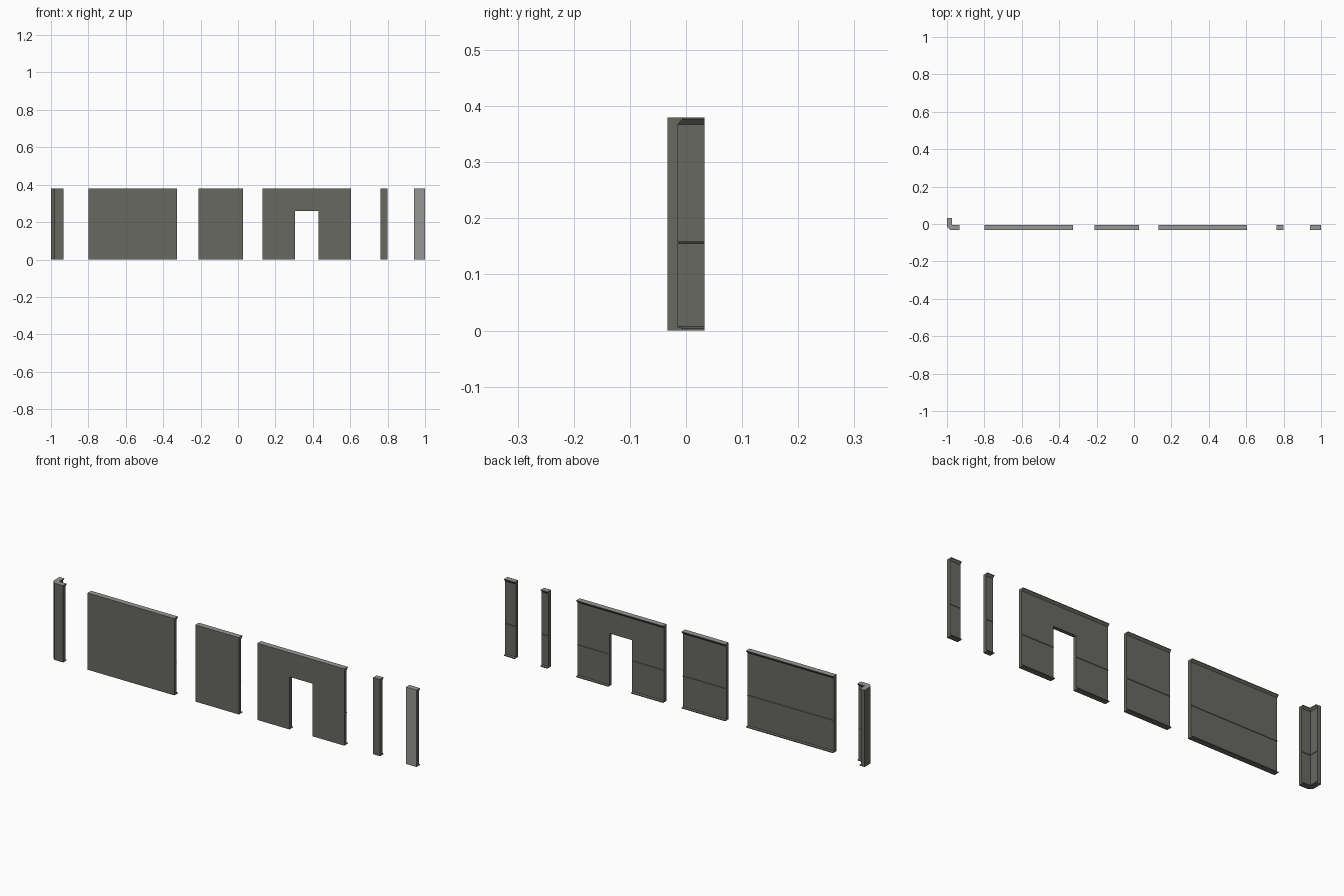
import bpy, bmesh
from mathutils import Vector

if "Cube" in bpy.data.objects:
    bpy.data.objects.remove(bpy.data.objects["Cube"])

FRONT, H = -0.033, 0.38


def material(name, rgb):
    m = bpy.data.materials.new(name)
    m.diffuse_color = (*rgb, 1)
    m.use_nodes = True
    m.node_tree.nodes["Principled BSDF"].inputs["Base Color"].default_value = m.diffuse_color
    return m


WALL = material("dark wall grey", (0.14, 0.14, 0.122))
TRIM = material("light cap grey", (0.31, 0.31, 0.305))

# Wall cross-section as (depth from the front face, height)
PROFILE = [(0, 0), (0, H), (.027, H), (.027, .377), (.018, .367),
           (.018, .159), (.020, .158), (.020, .156), (.018, .155),
           (.018, .007), (.027, .004), (.027, 0)]


def sweep(name, stations, light_front=False):
    """Loft the profile through stations; each maps depth to an (x, y) point."""
    bm = bmesh.new()
    rings = []
    for st in stations:
        rings.append([bm.verts.new((*st(d), z)) for d, z in PROFILE])
    n = len(PROFILE)
    for a, b in zip(rings, rings[1:]):
        for i in range(n):
            j = (i + 1) % n
            bm.faces.new((a[i], a[j], b[j], b[i]))
    bm.faces.new(rings[0])
    bm.faces.new(rings[-1][::-1])
    bmesh.ops.remove_doubles(bm, verts=bm.verts, dist=1e-5)
    bmesh.ops.recalc_face_normals(bm, faces=bm.faces)
    # Light cap on the top face, and on the front of the light panel
    for f in bm.faces:
        top = f.normal.z > .9 and f.calc_center_median().z > H - .001
        front = light_front and f.normal.y < -.9
        f.material_index = 1 if top or front else 0
    me = bpy.data.meshes.new(name)
    bm.to_mesh(me)
    bm.free()
    me.materials.append(WALL)
    me.materials.append(TRIM)
    ob = bpy.data.objects.new(name, me)
    bpy.context.collection.objects.link(ob)
    return ob


def straight(name, x0, x1, light_front=False):
    return sweep(name, [lambda d, x=x: (x, FRONT + d) for x in (x0, x1)],
                 light_front)


# Corner post: two short arms with a chamfered outer edge
def inner(d):
    return (-1 + d, FRONT + d)


sweep("corner_wall", [
    lambda d: (-.934, FRONT + d),
    lambda d: inner(d) if d else (-.982, FRONT),
    lambda d: inner(d) if d else (-1, FRONT + .018),
    lambda d: (-1 + d, .033),
])

# Straight panels
straight("long_wall", -.80, -.325)
straight("half_wall", -.21, .028)
door_wall = straight("door_wall", .13, .605)
straight("narrow_wall", .763, .80)
straight("light_wall", .942, 1.0, True)

# Doorway opening
bm = bmesh.new()
bmesh.ops.create_cube(bm, size=1)
for v in bm.verts:
    v.co = Vector((.3675 + v.co.x * .125, v.co.y * .3, .08 + v.co.z * .36))
me = bpy.data.meshes.new("door_cutter")
bm.to_mesh(me)
bm.free()
me.materials.append(WALL)
cutter = bpy.data.objects.new("door_cutter", me)
bpy.context.collection.objects.link(cutter)
cutter.hide_render = True
mod = door_wall.modifiers.new("doorway", 'BOOLEAN')
mod.operation = 'DIFFERENCE'
mod.solver = 'EXACT'
mod.object = cutter
bpy.context.view_layer.objects.active = door_wall
bpy.ops.object.modifier_apply(modifier=mod.name)
bpy.data.objects.remove(cutter)
